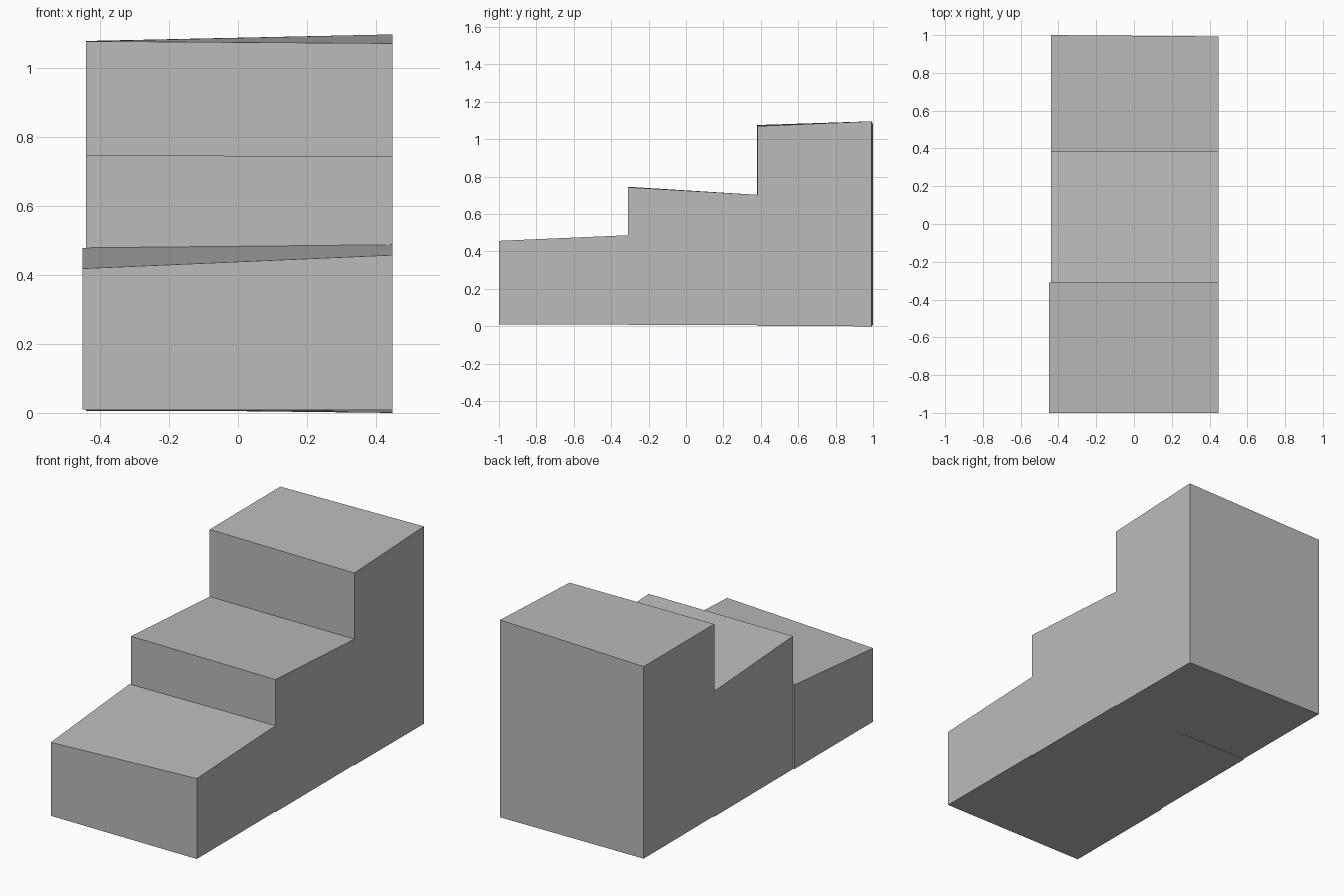
import bpy
import bmesh

cube = bpy.data.objects.get("Cube")
if cube:
    bpy.data.objects.remove(cube, do_unlink=True)

# Single plain grey
grey = bpy.data.materials.new("plain grey")
grey.use_nodes = True
colour = (0.5, 0.5, 0.5, 1)
grey.diffuse_color = colour
grey.node_tree.nodes["Principled BSDF"].inputs["Base Color"].default_value = colour

RIGHT = 0.447


def step_block(name, left, front, back, top, bottom):
    """Box with sloped top and base; front, back are y at (-x, +x);
    top, bottom are z at front -x, front +x, back -x, back +x."""
    bm = bmesh.new()
    bmesh.ops.create_cube(bm, size=2)
    for v in bm.verts:
        side, rear, high = (c > 0 for c in v.co)
        heights = top if high else bottom
        v.co = (RIGHT if side else left,
                (back if rear else front)[side],
                heights[2 * rear + side])
    mesh = bpy.data.meshes.new(name)
    bm.to_mesh(mesh)
    bm.free()
    mesh.materials.append(grey)
    obj = bpy.data.objects.new(name, mesh)
    bpy.context.collection.objects.link(obj)


# Three slightly uneven steps, rising to the back
seam_low, seam_high = (-0.31, -0.31), (0.38, 0.383)
step_block("low_step", -0.45, (-1, -1), seam_low,
           (0.418, 0.457, 0.478, 0.487), (0.01, 0.01, 0.01, 0.01))
step_block("middle_step", -0.44, seam_low, seam_high,
           (0.746, 0.743, 0.703, 0.703), (0.007, 0.006, 0.006, 0.006))
step_block("high_step", -0.44, seam_high, (1, 0.993),
           (1.076, 1.07, 1.077, 1.096), (0.011, 0.002, 0.01, 0))
